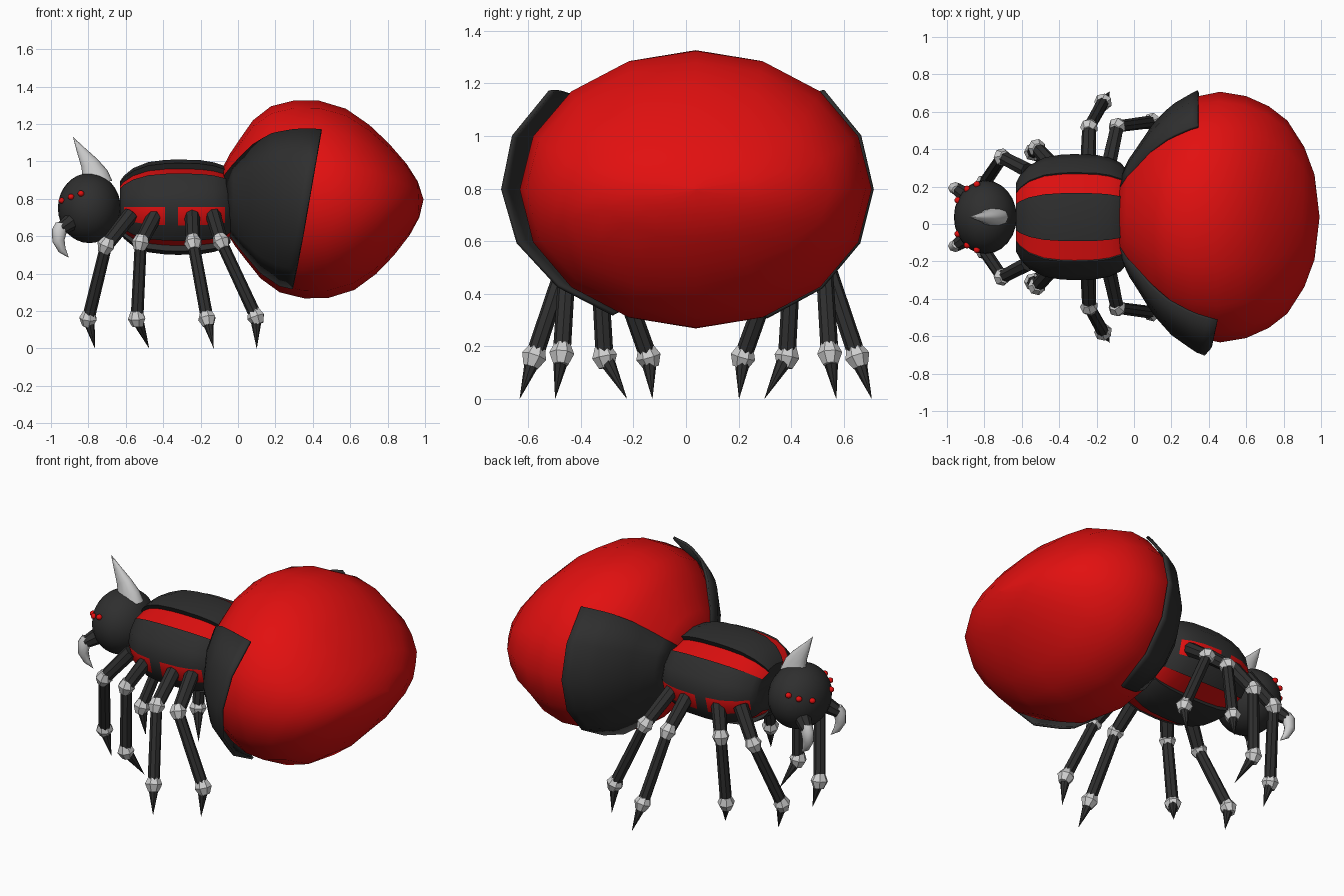
import bpy, math
from mathutils import Vector

if "Cube" in bpy.data.objects:
    bpy.data.objects.remove(bpy.data.objects["Cube"])

CY = 0.037  # symmetry plane of the body


def material(name, col):
    m = bpy.data.materials.new(name)
    m.diffuse_color = (*col, 1)
    m.use_nodes = True
    m.node_tree.nodes["Principled BSDF"].inputs["Base Color"].default_value = m.diffuse_color
    return m


BLACK = material("charcoal", (0.028, 0.028, 0.028))
RED = material("red", (0.76, 0.005, 0.005))
GREY = material("light grey", (0.62, 0.62, 0.62))


def finish(name, verts, faces, mats, idx=None, angle=40):
    me = bpy.data.meshes.new(name)
    me.from_pydata([tuple(v) for v in verts], [], faces)
    for m in mats:
        me.materials.append(m)
    if idx:
        for p, i in zip(me.polygons, idx):
            p.material_index = i
    ob = bpy.data.objects.new(name, me)
    bpy.context.collection.objects.link(ob)
    bpy.ops.object.select_all(action='DESELECT')
    ob.select_set(True)
    bpy.context.view_layer.objects.active = ob
    bpy.ops.object.mode_set(mode='EDIT')
    bpy.ops.mesh.select_all(action='SELECT')
    bpy.ops.mesh.remove_doubles(threshold=0.0002)
    bpy.ops.mesh.normals_make_consistent(inside=False)
    bpy.ops.object.mode_set(mode='OBJECT')
    bpy.ops.object.shade_smooth_by_angle(angle=math.radians(angle))
    return ob


def loft(name, rings, mats, colour=None, closed=True, angle=40):
    n = len(rings[0])
    verts = [v for r in rings for v in r]
    faces, idx = [], []
    for i in range(len(rings) - 1):
        for j in range(n if closed else n - 1):
            k = (j + 1) % n
            faces.append((i * n + j, i * n + k, (i + 1) * n + k, (i + 1) * n + j))
            idx.append(colour(i, j) if colour else 0)
    if closed:
        faces += [tuple(range(n)), tuple(range(len(verts) - n, len(verts)))]
        idx += [0, 0]
    return finish(name, verts, faces, mats, idx, angle)


def tube(name, pts, radii, mat, n=8, squash=1.0, angle=40):
    pts = [Vector(p) for p in pts]
    rings = []
    for i, p in enumerate(pts):
        d = (pts[min(i + 1, len(pts) - 1)] - pts[max(i - 1, 0)]).normalized()
        u = Vector((0, 1, 0)).cross(d).normalized()
        v = d.cross(u)
        r = max(radii[i], 0.0005)
        rings.append([p + u * r * math.cos(2 * math.pi * k / n)
                      + v * r * squash * math.sin(2 * math.pi * k / n) for k in range(n)])
    return loft(name, rings, [mat], angle=angle)


def ball(name, loc, scale, mat, seg=24, rows=16):
    bpy.ops.mesh.primitive_uv_sphere_add(segments=seg, ring_count=rows, location=loc)
    ob = bpy.context.object
    ob.name = name
    ob.scale = scale
    ob.data.materials.append(mat)
    bpy.ops.object.shade_smooth()
    return ob


# Abdomen: 16-sided egg along x, given as (x, width factor, height factor)
EGG = [(-.08, .001, .001), (-.07, .33, .33), (-.03, .45, .46), (.02, .55, .59),
       (.1, .72, .79), (.2, .86, .93), (.33, .96, .99), (.46, 1, .985), (.6, .965, .905),
       (.72, .885, .745), (.82, .77, .56), (.91, .56, .355), (.965, .34, .18), (.992, .001, .001)]


def egg_point(x, a, grow=1.0):
    for p, q in zip(EGG, EGG[1:]):
        if x <= q[0]:
            break
    t = (x - p[0]) / (q[0] - p[0])
    ry = (p[1] + (q[1] - p[1]) * t) * 0.67 * grow
    rz = (p[2] + (q[2] - p[2]) * t) * 0.535 * grow
    dz = rz * math.cos(a)
    return Vector((x - 0.047 * dz, CY + ry * math.sin(a), 0.797 + dz))


loft("abdomen", [[egg_point(e[0], math.radians(22.5 * k)) for k in range(16)] for e in EGG],
     [RED], angle=60)

# Side shells, each wrapping five of the sixteen sides and flaring to the rear
for side, name, end, slant, flare in ((-1, "near_shell", .378, .225, .08), (1, "far_shell", .34, .047, .025)):
    rings = []
    for i in range(11):
        t = i / 10
        ring = []
        for k in range(6):
            a = math.radians(45 + 22.5 * k)
            x = -.07 + t * (end + slant * .53 * math.cos(a) + .07)
            ring.append(egg_point(x, side * a, 1.012) + Vector((0, side * flare * t, 0)))
        rings.append(ring)
    ob = loft(name, rings, [BLACK], closed=False, angle=60)
    # thin thickness towards the abdomen
    if sum(p.normal.y for p in ob.data.polygons) * side < 0:
        ob.data.flip_normals()
    mod = ob.modifiers.new("thickness", 'SOLIDIFY')
    mod.thickness = 0.015
    mod.offset = -1

# Thorax: raised black panels with recessed red bands and red leg patches
HALF = [(0, 1), (22.5, 1), (22.5, .87), (45, .97), (45, 1), (67.5, 1), (90, 1), (112.5, 1),
        (135, 1), (135, .97), (157.5, .87), (157.5, 1), (180, 1)]
half_col = [1 if k in (2, 9) else 2 if k == 6 else 0 for k in range(len(HALF) - 1)]
cols = half_col + half_col[::-1]
section = HALF + [(-a, m) for a, m in HALF[-2:0:-1]]
STATIONS = [(-.63, .55), (-.61, .66), (-.56, .82), (-.48, .945), (-.39, .99), (-.32, 1),
            (-.2, .985), (-.13, .94), (-.07, .86), (-.04, .75)]


def thorax_colour(i, j):
    mid = (STATIONS[i][0] + STATIONS[i + 1][0]) / 2
    if cols[j] == 2:
        return int(-.61 < mid < -.39 or -.32 < mid < -.07)
    return cols[j]


loft("thorax", [[Vector((x, CY + .337 * r * m * math.sin(math.radians(a)),
                         .755 + .255 * r * m * math.cos(math.radians(a)))) for a, m in section]
                for x, r in STATIONS], [BLACK, RED], thorax_colour, angle=35)

# Head and horn
ball("head", (-.795, CY, .75), (.168, .197, .187), BLACK)
tube("horn", [(-.755, CY, .88), (-.765, CY, .93), (-.795, CY, .99), (-.84, CY, 1.06), (-.882, CY, 1.13)],
     [.085, .07, .048, .024, 0], GREY, 12, .65, 60)

LEGS = [  # hip, knee, ankle, tip as (x, sideways, z)
    [(-.57, .25, .72), (-.705, .32, .55), (-.80, .18, .16), (-.765, .165, 0)],
    [(-.44, .28, .72), (-.52, .37, .565), (-.54, .347, .16), (-.475, .262, 0)],
    [(-.245, .29, .72), (-.24, .48, .565), (-.165, .615, .16), (-.13, .67, 0)],
    [(-.135, .28, .72), (-.09, .485, .57), (.096, .51, .17), (.10, .535, 0)]]

for s, side in ((-1, "near"), (1, "far")):
    def put(p):
        return Vector((p[0], CY + s * p[1], p[2]))

    # Eyes
    for n, p in enumerate([(-.942, .09, .79), (-.893, .15, .81), (-.84, .175, .828)]):
        ball(f"{side}_eye_{n + 1}", put(p), (.018, .018, .016), RED, 10, 8)
    # Jaw and curved fang
    tube(f"{side}_jaw", [put((-.86, .09, .70)), put((-.95, .15, .635))], [.055, .034], BLACK)
    tube(f"{side}_fang", [put(p) for p in ((-.945, .145, .665), (-.955, .155, .63), (-.96, .157, .575),
                                          (-.94, .15, .525), (-.905, .14, .485))],
         [.03, .04, .033, .021, 0], GREY, 8, .8, 60)
    # Legs
    for n, leg in enumerate(LEGS):
        hip, knee, ankle, tip = [put(p) for p in leg]
        tag = f"{side}_leg_{n + 1}"
        tube(tag + "_thigh", [hip, knee], [.042, .037], BLACK)
        tube(tag + "_shin", [knee, ankle], [.032, .034], BLACK)
        tube(tag + "_foot", [ankle, tip], [.034, 0], BLACK)
        for part, c, d in (("_knee", knee, (ankle - hip).normalized()),
                           ("_ankle", ankle, (tip - knee).normalized())):
            tube(tag + part, [c - d * .042, c, c + d * .042], [.03, .049, .03], GREY, 7, angle=30)
